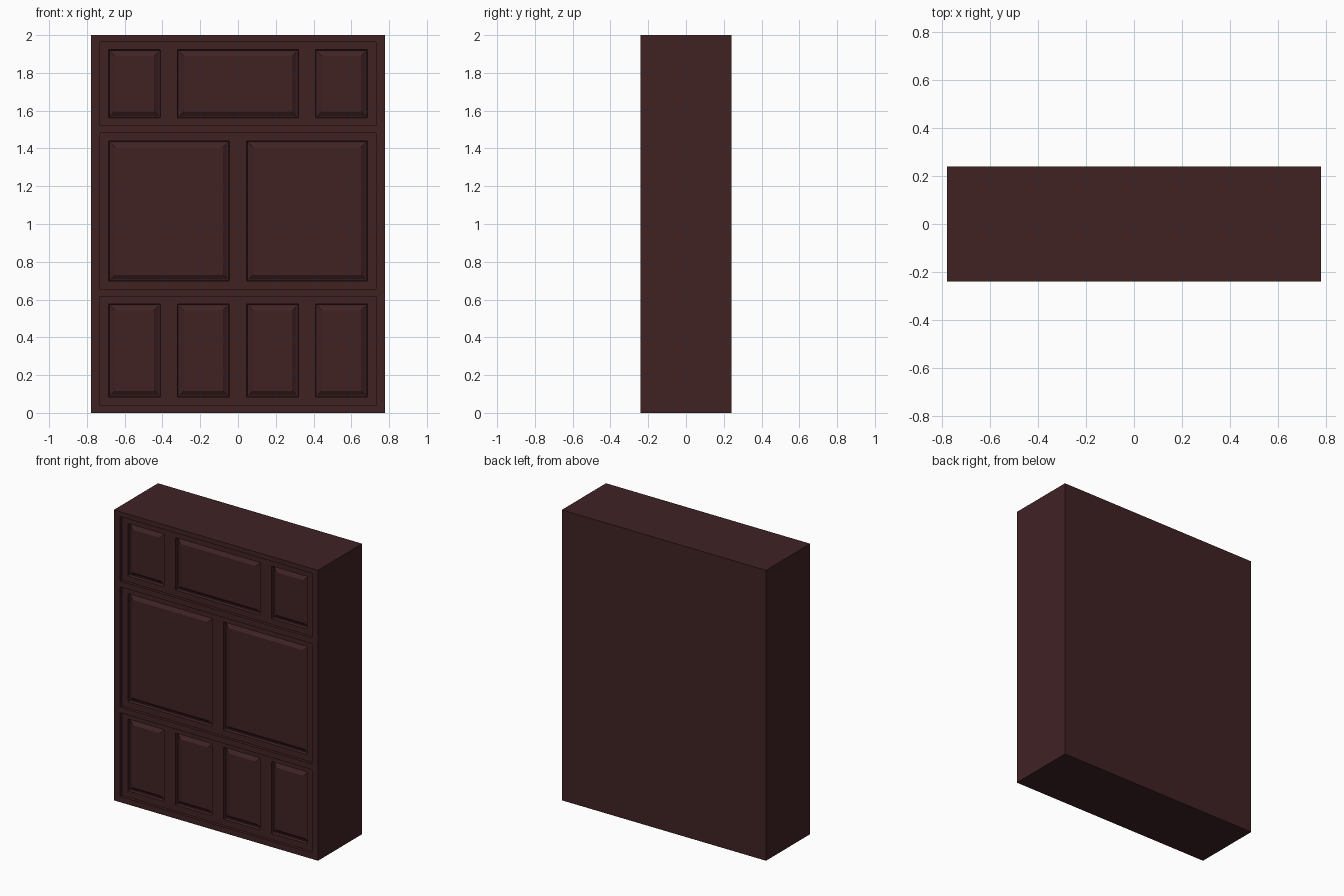
import bpy, bmesh

if "Cube" in bpy.data.objects:
    bpy.data.objects.remove(bpy.data.objects["Cube"])

wood = bpy.data.materials.new("dark mahogany")
wood.diffuse_color = (0.0513, 0.0160, 0.0176, 1)
wood.use_nodes = True
wood.node_tree.nodes["Principled BSDF"].inputs["Base Color"].default_value = wood.diffuse_color

W, D, H = 0.778, 0.24, 2.0      # half width, half depth, height
SECT_Y = -D + 0.02              # recessed section plane
SX = 0.73                       # half width of each section


def finish(bm, name):
    bmesh.ops.remove_doubles(bm, verts=bm.verts, dist=1e-5)
    me = bpy.data.meshes.new(name)
    bm.to_mesh(me)
    bm.free()
    me.materials.append(wood)
    ob = bpy.data.objects.new(name, me)
    bpy.context.collection.objects.link(ob)


def rect(x0, x1, z0, z1, y, inset=0.0):
    x0, x1, z0, z1 = x0 + inset, x1 - inset, z0 + inset, z1 - inset
    return [(x0, y, z0), (x1, y, z0), (x1, y, z1), (x0, y, z1)]


def face(bm, pts):
    bm.faces.new([bm.verts.new(p) for p in pts])


def ring(bm, a, b):
    """Quads joining an outer rectangle to an inner one."""
    for i in range(4):
        j = (i + 1) % 4
        face(bm, [a[i], a[j], b[j], b[i]])


def grid(bm, xs, zs, y):
    """Front-facing grid, open wherever both column and row index are odd."""
    for i in range(len(xs) - 1):
        for k in range(len(zs) - 1):
            if not (i % 2 and k % 2):
                face(bm, rect(xs[i], xs[i + 1], zs[k], zs[k + 1], y))


# section name: (bottom, top, panel bottom, panel top, panel x ranges)
sections = {
    "lower_section": (0.04, 0.615, 0.083, 0.577,
                      [(-0.685, -0.41), (-0.321, -0.045), (0.045, 0.321), (0.41, 0.685)]),
    "middle_section": (0.655, 1.482, 0.697, 1.44,
                       [(-0.685, -0.045), (0.045, 0.685)]),
    "upper_section": (1.522, 1.967, 1.562, 1.923,
                      [(-0.685, -0.41), (-0.321, 0.321), (0.41, 0.685)]),
}

# Cabinet body with three recessed openings in the front
bm = bmesh.new()
zs = [0.0] + [z for s in sections.values() for z in s[:2]] + [H]
grid(bm, [-W, -SX, SX, W], zs, -D)
for z0, z1, *_ in sections.values():
    ring(bm, rect(-SX, SX, z0, z1, -D), rect(-SX, SX, z0, z1, SECT_Y))
ring(bm, rect(-W, W, 0, H, D), rect(-W, W, 0, H, -D))
face(bm, rect(-W, W, 0, H, D)[::-1])
finish(bm, "cabinet_body")

# Moulding profile of a raised panel: (inset, depth behind the section plane)
profile = [(0, 0), (0.004, 0.018), (0.010, 0.018), (0.034, 0.002)]

# Recessed sections: rails and stiles, with raised panels in them
for name, (z0, z1, p0, p1, panels) in sections.items():
    bm = bmesh.new()
    xs = [-SX] + [x for p in panels for x in p] + [SX]
    grid(bm, xs, [z0, p0, p1, z1], SECT_Y)
    for xa, xb in panels:
        loops = [rect(xa, xb, p0, p1, SECT_Y + d, i) for i, d in profile]
        for a, b in zip(loops, loops[1:]):
            ring(bm, a, b)
        face(bm, loops[-1])
    finish(bm, name)
